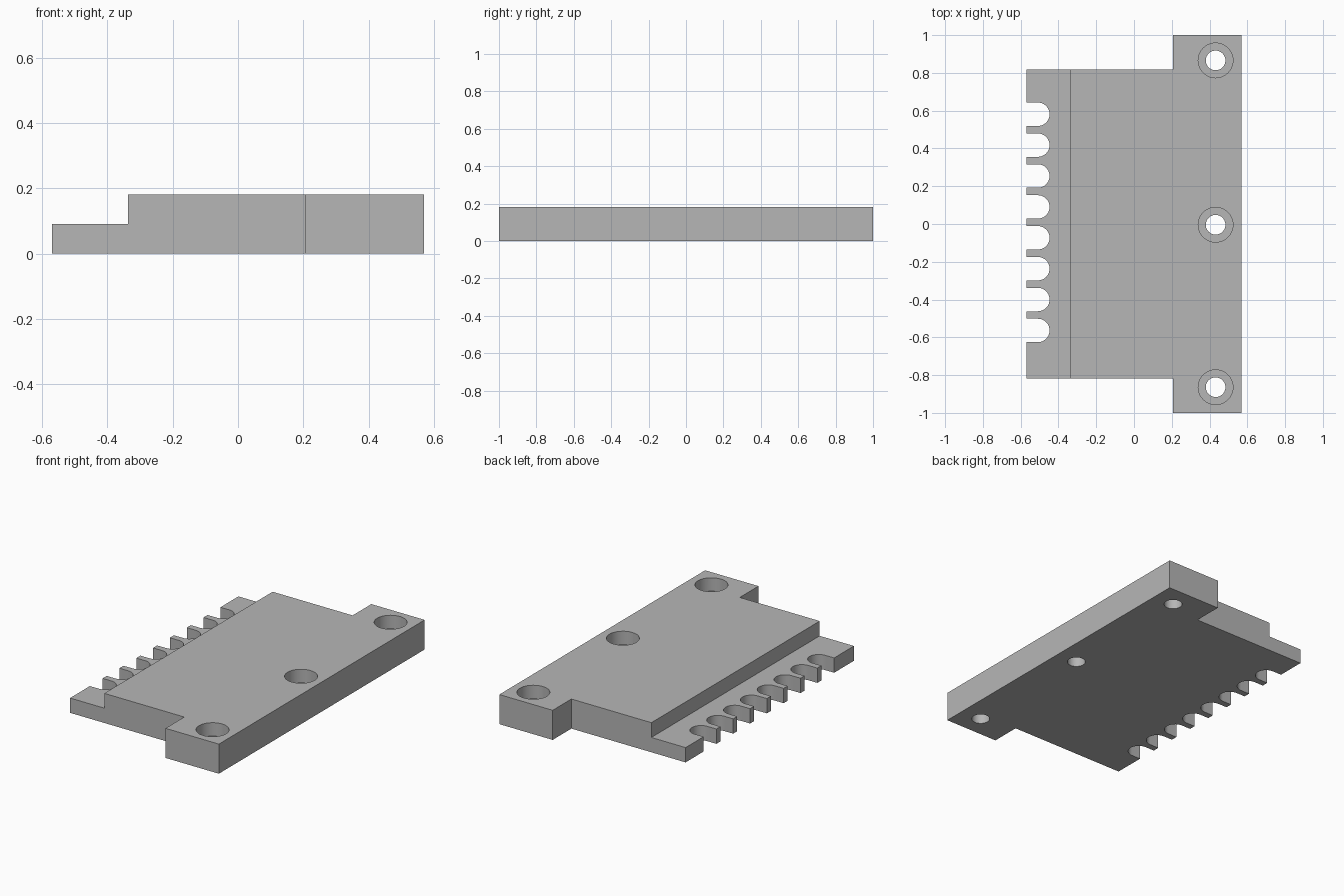
import bpy, bmesh, math

cube = bpy.data.objects.get("Cube")
if cube:
    bpy.data.objects.remove(cube, do_unlink=True)

HEIGHT, STEP = 0.182, 0.091
LEFT, RIGHT = -0.57, 0.57
SHOULDER, FLANGE = -0.337, 0.207
BODY_Y = 0.818

grey = bpy.data.materials.new("plain grey")
grey.use_nodes = True
colour = (0.47, 0.47, 0.47, 1)
grey.diffuse_color = colour
grey.node_tree.nodes["Principled BSDF"].inputs["Base Color"].default_value = colour


def prism(name, outline, z0, z1):
    """Extrude a counter-clockwise outline from z0 to z1."""
    bm = bmesh.new()
    base = bm.faces.new([bm.verts.new((x, y, z0)) for x, y in outline])
    top = bmesh.ops.extrude_face_region(bm, geom=[base])["geom"]
    verts = [v for v in top if isinstance(v, bmesh.types.BMVert)]
    bmesh.ops.translate(bm, verts=verts, vec=(0, 0, z1 - z0))
    bmesh.ops.recalc_face_normals(bm, faces=bm.faces[:])
    mesh = bpy.data.meshes.new(name)
    bm.to_mesh(mesh)
    bm.free()
    mesh.materials.append(grey)
    obj = bpy.data.objects.new(name, mesh)
    bpy.context.collection.objects.link(obj)
    return obj


def arc(cx, cy, r, a0, a1, n):
    return [(cx + r * math.cos(a0 + (a1 - a0) * i / n),
             cy + r * math.sin(a0 + (a1 - a0) * i / n)) for i in range(n + 1)]


def cut(target, cutter):
    mod = target.modifiers.new("cut", 'BOOLEAN')
    mod.operation = 'DIFFERENCE'
    mod.solver = 'EXACT'
    mod.object = cutter
    bpy.ops.object.select_all(action='DESELECT')
    target.select_set(True)
    bpy.context.view_layer.objects.active = target
    bpy.ops.object.modifier_apply(modifier=mod.name)
    bpy.data.objects.remove(cutter, do_unlink=True)


# Plate with wider mounting flange on its left side
plate = prism("mounting_plate", [
    (LEFT, -BODY_Y), (FLANGE, -BODY_Y), (FLANGE, -1), (RIGHT, -1),
    (RIGHT, 1), (FLANGE, 1), (FLANGE, BODY_Y), (LEFT, BODY_Y)], 0, HEIGHT)

# Lower ledge along the right edge
cut(plate, prism("ledge_cutter", [
    (-1, -1), (SHOULDER, -1), (SHOULDER, 1), (-1, 1)], STEP, 1))

# Row of round-ended slots in the ledge
SLOT_R, SLOT_X = 0.062, -0.509
for i in range(8):
    y = 0.581 - 0.1635 * i
    slot = [(-1, y - SLOT_R)] + arc(SLOT_X, y, SLOT_R, -math.pi / 2, math.pi / 2, 20) + [(-1, y + SLOT_R)]
    cut(plate, prism("slot_cutter", slot, -1, 1))

# Counterbored screw holes in the flange
for y in (-0.864, -0.004, 0.866):
    for radius, floor in ((0.052, -1), (0.092, 0.1)):
        circle = arc(0.432, y, radius, 0, 2 * math.pi, 40)[:-1]
        cut(plate, prism("hole_cutter", circle, floor, 1))

bpy.ops.object.shade_smooth_by_angle(angle=math.radians(30))
